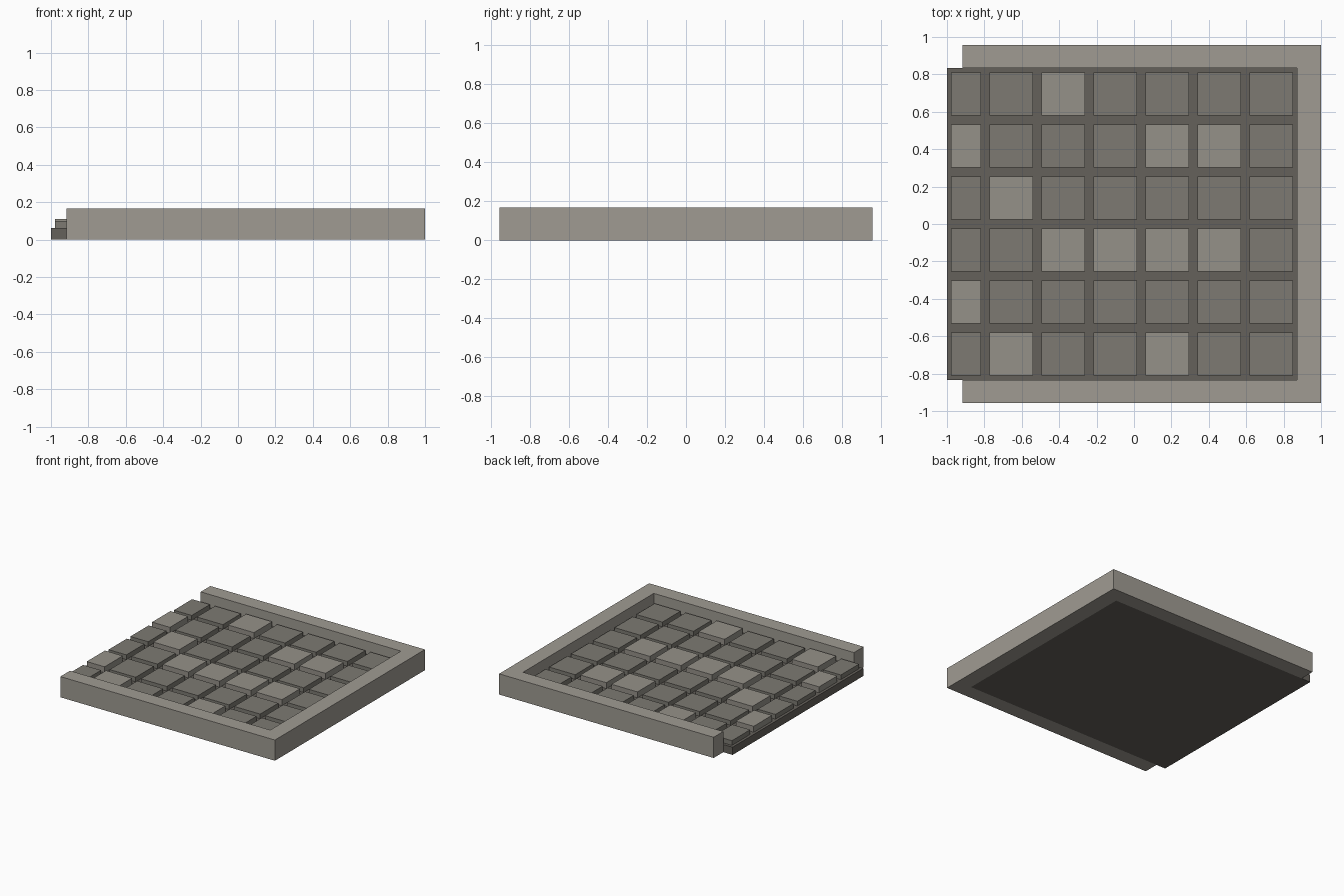
import bpy, bmesh
from mathutils import Vector

if "Cube" in bpy.data.objects:
    bpy.data.objects.remove(bpy.data.objects["Cube"])


def material(name, rgb):
    m = bpy.data.materials.new(name)
    m.diffuse_color = (*rgb, 1)
    m.use_nodes = True
    m.node_tree.nodes["Principled BSDF"].inputs["Base Color"].default_value = m.diffuse_color
    return m


border_stone = material("border_stone", (0.35, 0.33, 0.29))
mortar = material("mortar", (0.13, 0.12, 0.105))
dark_stone = material("dark_stone", (0.205, 0.195, 0.17))
light_stone = material("light_stone", (0.30, 0.285, 0.25))


def add_object(name, bm, mat):
    bmesh.ops.recalc_face_normals(bm, faces=bm.faces)
    mesh = bpy.data.meshes.new(name)
    bm.to_mesh(mesh)
    bm.free()
    mesh.materials.append(mat)
    obj = bpy.data.objects.new(name, mesh)
    bpy.context.collection.objects.link(obj)


def prism(name, outline, z0, z1, mat):
    bm = bmesh.new()
    face = bm.faces.new([bm.verts.new((x, y, z0)) for x, y in outline])
    top = bmesh.ops.extrude_face_region(bm, geom=[face], use_keep_orig=True)
    verts = [v for v in top["geom"] if isinstance(v, bmesh.types.BMVert)]
    bmesh.ops.translate(bm, verts=verts, vec=Vector((0, 0, z1 - z0)))
    add_object(name, bm, mat)


def box(name, x0, x1, y0, y1, z0, z1, mat):
    prism(name, [(x0, y0), (x1, y0), (x1, y1), (x0, y1)], z0, z1, mat)


OUT_Y, IN_Y, IN_X, LEFT = 0.957, 0.834, 0.872, -0.917
PITCH, HALF = 0.278, 0.116

# Bedding slab, poking out past the border on the left
box("base_slab", -1, IN_X, -IN_Y, IN_Y, 0, 0.062, mortar)

# Raised border on three sides, open on the left
prism("border", [(LEFT, -OUT_Y), (1, -OUT_Y), (1, OUT_Y), (LEFT, OUT_Y),
                 (LEFT, IN_Y), (IN_X, IN_Y), (IN_X, -IN_Y), (LEFT, -IN_Y)],
      0, 0.167, border_stone)

# Paving tiles, back row first; L marks the lighter, slightly higher ones
rows = ["..L....", "L...LL.", ".L.....", "..LLLL.", "L......", ".L..L.."]
for r, row in enumerate(rows):
    y = (2.5 - r) * PITCH
    for c, kind in enumerate(row):
        x = IN_X - (6.5 - c) * PITCH
        light = kind == "L"
        # The left column is cut short
        box(f"tile_{r}_{c}", max(x - HALF, -0.978), x + HALF, y - HALF, y + HALF,
            0.062, 0.11 if light else 0.1, light_stone if light else dark_stone)
